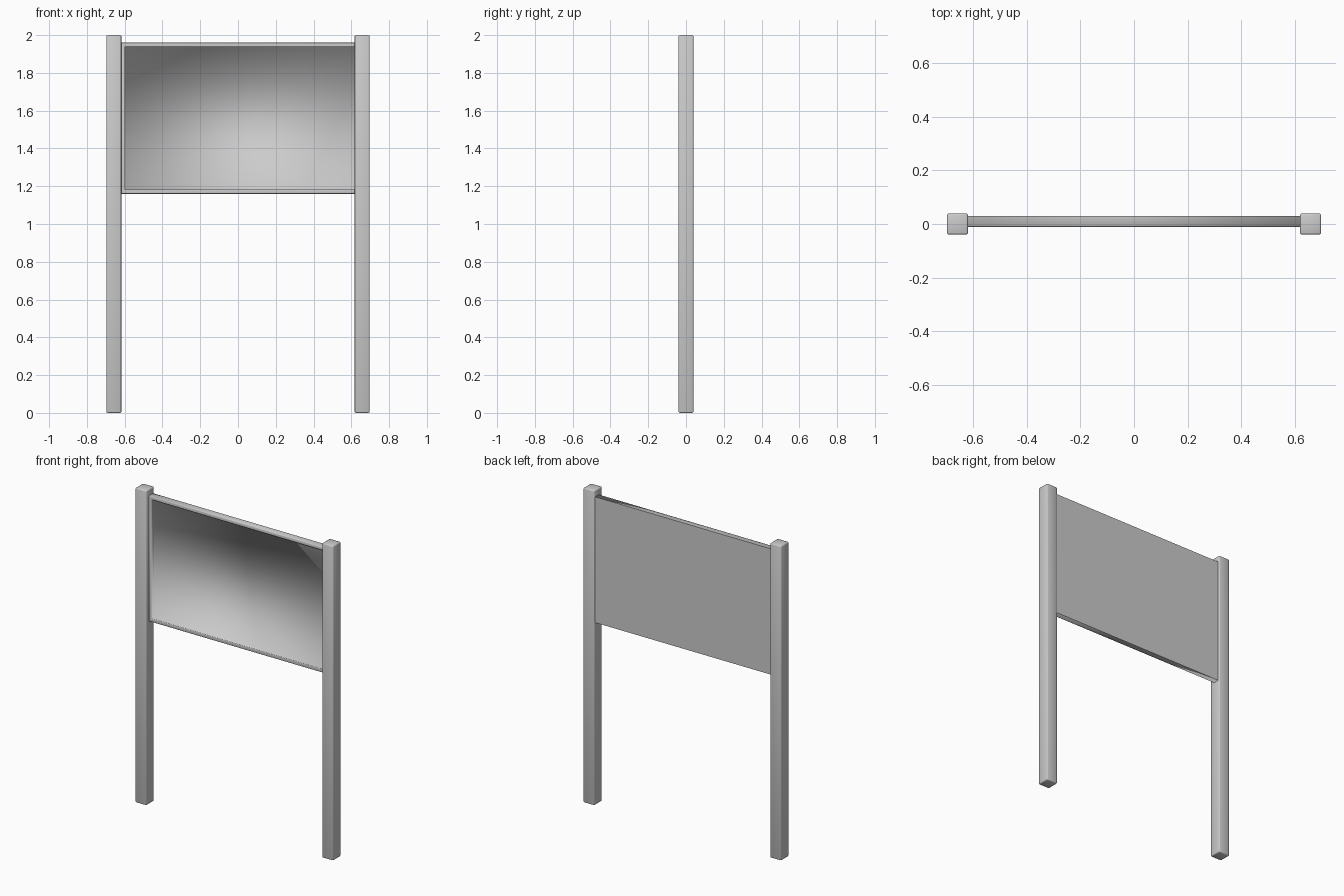
import bpy, bmesh

if "Cube" in bpy.data.objects:
    bpy.data.objects.remove(bpy.data.objects["Cube"])


def box_bmesh(x0, x1, y0, y1, z0, z1):
    bm = bmesh.new()
    bmesh.ops.create_cube(bm, size=1)
    for v in bm.verts:
        v.co.x = x1 if v.co.x > 0 else x0
        v.co.y = y1 if v.co.y > 0 else y0
        v.co.z = z1 if v.co.z > 0 else z0
    return bm


def finish(bm, name):
    for f in bm.faces:
        f.smooth = True
    bmesh.ops.recalc_face_normals(bm, faces=bm.faces)
    mesh = bpy.data.meshes.new(name)
    bm.to_mesh(mesh)
    bm.free()
    obj = bpy.data.objects.new(name, mesh)
    bpy.context.collection.objects.link(obj)
    return obj


def bevel(bm, edges, width):
    bmesh.ops.bevel(bm, geom=edges, offset=width, segments=2, profile=0.5,
                    affect='EDGES', clamp_overlap=True)


# Two square posts with softened edges
for name, cx in (("left_post", -0.657), ("right_post", 0.657)):
    bm = box_bmesh(cx - 0.039, cx + 0.039, -0.039, 0.039, 0, 2)
    bevel(bm, bm.edges[:], 0.006)
    finish(bm, name)

# Notice board: framed tray, its right rim is housed inside the post
FRONT, BACK, RIM, DEPTH = -0.011, 0.030, 0.032, 0.020
bm = box_bmesh(-0.62, 0.65, FRONT, BACK, 1.16, 1.96)
bm.normal_update()
panel = next(f for f in bm.faces if f.normal.y < -0.9)
bmesh.ops.inset_region(bm, faces=[panel], thickness=RIM)

# Sink the panel behind the rim
recess = bmesh.ops.extrude_face_region(bm, geom=[panel])
bmesh.ops.translate(bm, vec=(0, DEPTH, 0),
                    verts=[g for g in recess["geom"] if isinstance(g, bmesh.types.BMVert)])
if panel.is_valid:
    bmesh.ops.delete(bm, geom=[panel], context='FACES_ONLY')

# Round the rim, keep the flat back crisp
rim_edges = [e for e in bm.edges
             if all(abs(v.co.y - FRONT) < 1e-4 for v in e.verts)
             and (all(abs(v.co.x - e.verts[0].co.x) < 1e-4 for v in e.verts)
                  or all(abs(v.co.z - e.verts[0].co.z) < 1e-4 for v in e.verts))]
bevel(bm, rim_edges, 0.005)
for e in bm.edges:
    if all(abs(v.co.y - BACK) < 1e-4 for v in e.verts):
        e.smooth = False
finish(bm, "notice_board")
